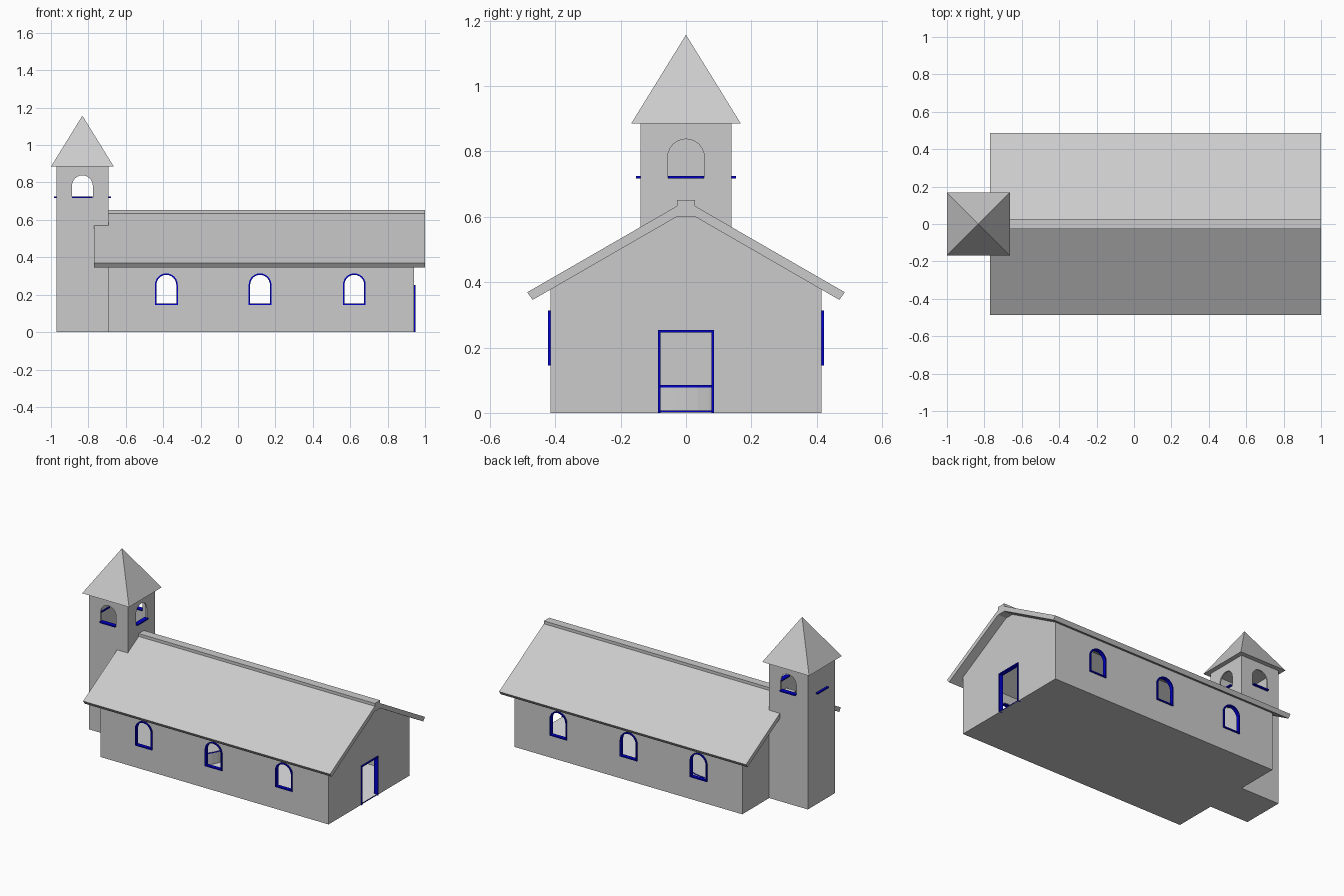
import bpy, bmesh, math

if "Cube" in bpy.data.objects:
    bpy.data.objects.remove(bpy.data.objects["Cube"])


def material(name, color):
    m = bpy.data.materials.new(name)
    m.diffuse_color = (*color, 1)
    m.use_nodes = True
    m.node_tree.nodes["Principled BSDF"].inputs["Base Color"].default_value = m.diffuse_color
    return m


STONE = material("grey_stone", (0.6, 0.6, 0.6))
BLUE = material("blue_trim", (0.0, 0.0, 0.6))
PALE = material("pale_floor", (0.9, 0.9, 0.92))


def place(axis, p, d):
    # profile point p, depth d along the axis
    return {"x": (d, p[0], p[1]), "y": (p[0], d, p[1]), "z": (p[0], p[1], d)}[axis]


def finish(name, bm, mats):
    bmesh.ops.recalc_face_normals(bm, faces=bm.faces)
    me = bpy.data.meshes.new(name)
    bm.to_mesh(me)
    bm.free()
    for m in mats:
        me.materials.append(m)
    ob = bpy.data.objects.new(name, me)
    bpy.context.collection.objects.link(ob)
    return ob


def prism(name, pts, axis, lo, hi, mat=STONE, side_mat=None):
    bm = bmesh.new()
    a = [bm.verts.new(place(axis, p, lo)) for p in pts]
    b = [bm.verts.new(place(axis, p, hi)) for p in pts]
    bm.faces.new(a)
    bm.faces.new(b)
    for i in range(len(pts)):
        j = (i + 1) % len(pts)
        f = bm.faces.new((a[i], a[j], b[j], b[i]))
        f.material_index = 1 if side_mat else 0
    return finish(name, bm, [mat] + ([side_mat] if side_mat else []))


def ring(name, outer, inner, axis, lo, hi, mat):
    bm = bmesh.new()
    loops = [[bm.verts.new(place(axis, p, d)) for p in pts]
             for pts, d in ((outer, lo), (outer, hi), (inner, hi), (inner, lo))]
    n = len(outer)
    for k in range(4):
        a, b = loops[k], loops[(k + 1) % 4]
        for i in range(n):
            j = (i + 1) % n
            bm.faces.new((a[i], a[j], b[j], b[i]))
    return finish(name, bm, [mat])


def rect(x0, x1, z0, z1):
    return [(x0, z0), (x1, z0), (x1, z1), (x0, z1)]


def arch(c, r, z0, z1, n=12):
    top = [(c + r * math.cos(math.pi * i / n), z1 - r + r * math.sin(math.pi * i / n))
           for i in range(n + 1)]
    return [(c - r, z0), (c + r, z0)] + top


def cut(ob, cutters):
    for c in cutters:
        m = ob.modifiers.new("cut", "BOOLEAN")
        m.operation, m.solver, m.object = "DIFFERENCE", "EXACT", c
        bpy.context.view_layer.objects.active = ob
        bpy.ops.object.modifier_apply(modifier=m.name)
        bpy.data.objects.remove(c)


SLOPE = 0.577
X0, X1, W = -0.694, 0.940, 0.415
T = 0.02

# nave walls, hollowed and pierced by windows and door
def gable(w, z0, eave):
    return [(-w, z0), (w, z0), (w, eave), (0, eave + w * SLOPE), (-w, eave)]


nave = prism("nave_walls", gable(W, 0, 0.379), "x", X0, X1)
cutters = [prism("cut_room", gable(W - T, 0.002, 0.367), "x", X0 + T, X1 - T)]
windows = (-0.383, 0.118, 0.622)
for c in windows:
    cutters.append(prism("cut_window", arch(c, 0.058, 0.148, 0.311), "y", -0.6, 0.6))
cutters.append(prism("cut_door", rect(-0.081, 0.081, 0.002, 0.249), "x", 0.8, 1.1))
cut(nave, cutters)

# window frames
for c in windows:
    for s in (-1, 1):
        ring("window_frame", arch(c, 0.061, 0.145, 0.314), arch(c, 0.053, 0.153, 0.306),
             "y", s * 0.400, s * 0.423, BLUE)

# door frame: two jambs and a lintel, open at the floor
prism("door_frame", [(-0.085, 0), (-0.085, 0.253), (0.085, 0.253), (0.085, 0),
                     (0.078, 0), (0.078, 0.246), (-0.078, 0.246), (-0.078, 0)],
      "x", 0.922, 0.948, BLUE)

# floor, with a blue edge showing in the doorway, and platform with a rounded front
prism("nave_floor", rect(X0 + T, X1 - T, -W + T, W - T), "z", 0.001, 0.007, PALE, BLUE)
prism("door_floor", rect(X1 - T, X1, -0.078, 0.078), "z", 0.001, 0.007, PALE, BLUE)
n = 24
front = [(-0.325 + 0.27 * math.cos(math.pi * (i / n - 0.5)),
          0.27 * math.sin(math.pi * (i / n - 0.5))) for i in range(n + 1)]
step = [(X0 + T, -W + T), (-0.325, -W + T)] + front + [(-0.325, W - T), (X0 + T, W - T)]
prism("platform", step, "z", 0.002, 0.078)
prism("platform_top", step, "z", 0.078, 0.085, STONE, BLUE)

# roof slabs and ridge cap
for s in (-1, 1):
    prism("roof_slab", [(s * y, z) for y, z in
                        ((0.0, 0.649), (0.486, 0.369), (0.469, 0.346), (0.0, 0.6165))],
          "x", -0.77, 1.0)
prism("ridge_cap", rect(-0.027, 0.027, 0.600, 0.652), "x", -0.77, 1.0)

# bell tower with three arched openings
TX, H, TT = -0.832, 0.139, 0.008
tower = prism("tower", rect(TX - H, TX + H, -H, H), "z", 0, 0.886)
I = H - TT
cut(tower, [
    prism("cut_belfry", rect(TX - I, TX + I, -I, I), "z", 0.01, 0.878),
    prism("cut_sides", arch(TX, 0.056, 0.720, 0.838), "y", -0.3, 0.3),
    prism("cut_front", arch(0, 0.056, 0.720, 0.838), "x", TX, TX + 0.3)])

# sills on all four tower sides, poking out on both sides of the wall
for s in (-1, 1):
    prism("tower_sill", rect(TX - 0.055, TX + 0.055, 0.717, 0.725), "y", s * 0.124, s * 0.153, BLUE)
    prism("tower_sill", rect(-0.055, 0.055, 0.717, 0.725), "x", TX + s * 0.124, TX + s * 0.153, BLUE)

# pyramid spire
bm = bmesh.new()
R = 0.168
base = [bm.verts.new((TX + x * R, y * R, 0.885)) for x, y in ((-1, -1), (1, -1), (1, 1), (-1, 1))]
tip = bm.verts.new((TX, 0, 1.157))
bm.faces.new(base)
for i in range(4):
    bm.faces.new((base[i], base[(i + 1) % 4], tip))
finish("spire", bm, [STONE])
